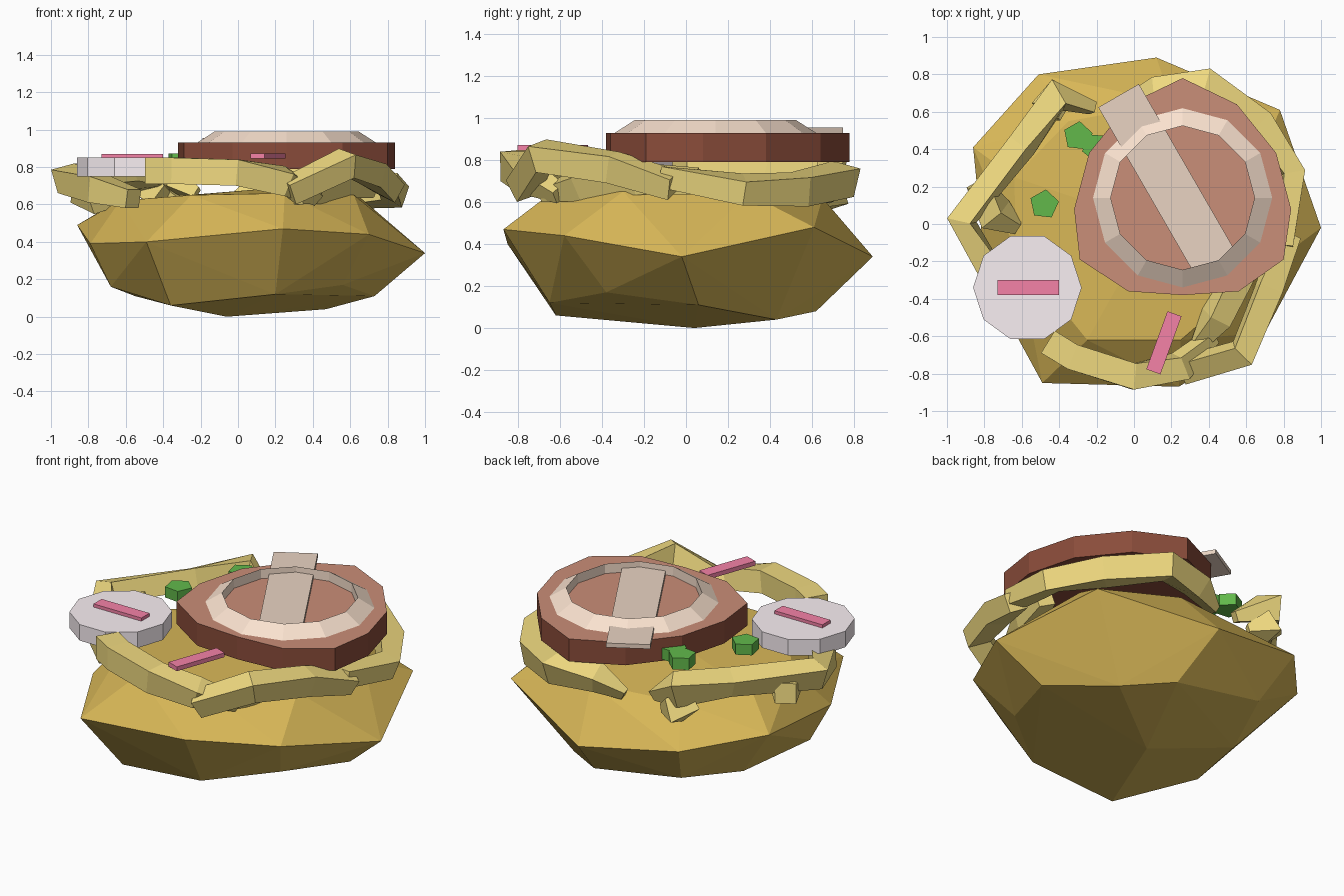
import bpy, bmesh
from math import pi, cos, sin, radians
from mathutils import Vector, Matrix

if "Cube" in bpy.data.objects:
    bpy.data.objects.remove(bpy.data.objects["Cube"])


def material(name, rgb):
    lin = [((c / 255 + 0.055) / 1.055) ** 2.4 for c in rgb]
    m = bpy.data.materials.new(name)
    m.diffuse_color = (*lin, 1)
    m.use_nodes = True
    m.node_tree.nodes["Principled BSDF"].inputs["Base Color"].default_value = m.diffuse_color
    return m


BASE = material("golden_base", (216, 183, 87))
NOODLE = material("noodle", (240, 218, 128))
MEAT = material("meat", (202, 142, 120))
MEAT_RIM = material("meat_rim", (138, 76, 58))
FAT = material("fat", (250, 226, 207))
STRIP = material("pale_strip", (234, 212, 194))
CAKE = material("fish_cake", (250, 240, 244))
PINK = material("pink", (245, 130, 167))
GREEN = material("green", (98, 185, 75))


def finish(name, bm, *mats):
    bmesh.ops.recalc_face_normals(bm, faces=bm.faces)
    me = bpy.data.meshes.new(name)
    bm.to_mesh(me)
    bm.free()
    for m in mats:
        me.materials.append(m)
    ob = bpy.data.objects.new(name, me)
    bpy.context.collection.objects.link(ob)
    return ob


def prism(name, outline, z0, z1, *mats):
    """Upright prism; an optional second material covers sides and base."""
    bm = bmesh.new()
    lo = [bm.verts.new((x, y, z0)) for x, y in outline]
    hi = [bm.verts.new((x, y, z1)) for x, y in outline]
    n = len(outline)
    sides = [bm.faces.new(lo[::-1])]
    bm.faces.new(hi)
    for i in range(n):
        j = (i + 1) % n
        sides.append(bm.faces.new((lo[i], lo[j], hi[j], hi[i])))
    for f in sides:
        f.material_index = len(mats) - 1
    return finish(name, bm, *mats)


def ngon(cx, cy, r, n, turn=0.0):
    return [(cx + r * cos(turn + 2 * pi * i / n), cy + r * sin(turn + 2 * pi * i / n))
            for i in range(n)]


def bar(name, cx, cy, length, width, angle, z0, z1, mat):
    rot = Matrix.Rotation(radians(angle), 2)
    pts = [rot @ Vector((sx * length / 2, sy * width / 2))
           for sx, sy in ((-1, -1), (1, -1), (1, 1), (-1, 1))]
    return prism(name, [(p.x + cx, p.y + cy) for p in pts], z0, z1, mat)


def strand(name, path):
    """Square section swept along (x, y, z, size, roll degrees) points."""
    bm = bmesh.new()
    pts = [Vector(p[:3]) for p in path]
    rings = []
    for i, p in enumerate(pts):
        t = (pts[min(i + 1, len(pts) - 1)] - pts[max(i - 1, 0)]).normalized()
        side = t.cross(Vector((0, 0, 1))).normalized()
        up = side.cross(t)
        h = path[i][3] / 2
        turn = Matrix.Rotation(radians(path[i][4]), 3, t)
        rings.append([bm.verts.new(p + turn @ (side * a * h + up * b * h))
                      for a, b in ((-1, -1), (1, -1), (1, 1), (-1, 1))])
    for r, s in zip(rings, rings[1:]):
        for k in range(4):
            bm.faces.new((r[k], r[(k + 1) % 4], s[(k + 1) % 4], s[k]))
    bm.faces.new(rings[0])
    bm.faces.new(rings[-1])
    return finish(name, bm, NOODLE)


# Faceted noodle mass: bottom, rim and top rings wrapped in a hull
base_points = [
    (-0.06, 0.04, 0), (-0.36, -0.62, 0.06), (0.20, -0.65, 0.12), (0.56, -0.38, 0.17),
    (0.73, 0.06, 0.11), (0.47, 0.43, 0.04), (0.20, 0.62, 0.08), (-0.55, 0.22, 0.11),
    (-0.68, -0.25, 0.16), (-0.40, 0.62, 0.18),
    (1.0, -0.02, 0.34), (0.78, 0.61, 0.48), (0.12, 0.89, 0.34), (-0.51, 0.8, 0.44),
    (-0.86, 0.41, 0.49), (-0.79, -0.3, 0.39), (-0.49, -0.85, 0.40), (0.24, -0.87, 0.47),
    (0.70, -0.58, 0.44), (-0.64, 0.25, 0.62), (-0.63, -0.15, 0.62), (-0.25, -0.62, 0.65),
    (0.25, -0.62, 0.66), (0.62, -0.3, 0.65), (0.65, 0.3, 0.64), (0.2, 0.65, 0.62),
    (-0.35, 0.55, 0.61), (0.1, 0, 0.68)]
bm = bmesh.new()
for p in base_points:
    bm.verts.new(p)
bmesh.ops.convex_hull(bm, input=bm.verts)
loose = [v for v in bm.verts if not v.link_faces]
bmesh.ops.delete(bm, geom=loose, context='VERTS')
finish("noodle_mass", bm, BASE)

# Loose noodle strands round the rim
strand("noodle_left", [
    (-0.22, 0.62, 0.66, 0.06, 20), (-0.41, 0.69, 0.76, 0.15, 10), (-0.60, 0.42, 0.755, 0.12, 25),
    (-0.92, 0.02, 0.74, 0.13, 15), (-0.74, -0.30, 0.68, 0.14, 0), (-0.56, -0.48, 0.63, 0.10, 0)])
strand("noodle_left_back_end", [
    (-0.47, 0.60, 0.68, 0.13, 30), (-0.40, 0.69, 0.63, 0.14, 20), (-0.30, 0.64, 0.60, 0.05, 0)])
strand("noodle_left_inner", [
    (-0.84, 0.22, 0.67, 0.12, 0), (-0.74, 0.05, 0.65, 0.15, 30), (-0.62, -0.02, 0.63, 0.06, 20)])
strand("noodle_front", [
    (-0.46, -0.63, 0.78, 0.14, 0), (-0.33, -0.71, 0.78, 0.14, 0), (0.0, -0.815, 0.77, 0.14, 0),
    (0.25, -0.76, 0.725, 0.13, 20), (0.42, -0.60, 0.64, 0.07, 40)])
strand("noodle_front_right", [
    (0.27, -0.78, 0.67, 0.12, 20), (0.58, -0.69, 0.82, 0.13, 15), (0.72, -0.35, 0.765, 0.13, 10),
    (0.82, -0.06, 0.68, 0.11, 25)])
strand("noodle_inner_right", [
    (0.32, -0.68, 0.63, 0.06, 0), (0.44, -0.50, 0.69, 0.13, 30), (0.60, -0.22, 0.71, 0.13, 10),
    (0.70, 0.05, 0.70, 0.10, 20)])
strand("noodle_back_right", [
    (0.80, -0.12, 0.72, 0.10, 0), (0.84, 0.27, 0.66, 0.12, 20), (0.67, 0.54, 0.66, 0.14, 10),
    (0.38, 0.75, 0.71, 0.14, 15), (0.12, 0.70, 0.70, 0.13, 30), (-0.04, 0.66, 0.62, 0.05, 10)])

# Meat slice with a raised ring of fat and a pale strip
prism("meat_slice", [
    (0.26, 0.78), (0.55, 0.64), (0.76, 0.38), (0.84, 0.08), (0.80, -0.19), (0.56, -0.36),
    (0.26, -0.38), (-0.03, -0.36), (-0.29, -0.19), (-0.32, 0.08), (-0.24, 0.38), (-0.03, 0.64)],
    0.79, 0.93, MEAT, MEAT_RIM)
bm = bmesh.new()
rings = [[bm.verts.new((x, y, z)) for x, y in ngon(0.26, 0.14, r, 12, pi / 2)]
         for r, z in ((0.487, 0.925), (0.385, 0.99), (0.385, 0.925))]
for a in range(3):
    r, s = rings[a], rings[(a + 1) % 3]
    for i in range(12):
        j = (i + 1) % 12
        bm.faces.new((r[i], r[j], s[j], s[i]))
finish("fat_ring", bm, FAT)
bar("fat_strip", 0.175, 0.24, 1.03, 0.25, -60, 0.928, 0.955, STRIP)

# Fish cake disc and pink slivers
prism("fish_cake", ngon(-0.57, -0.34, 0.29, 10), 0.75, 0.85, CAKE)
bar("pink_sliver_cake", -0.565, -0.34, 0.33, 0.08, 0, 0.845, 0.87, PINK)
bar("pink_sliver_front", 0.16, -0.635, 0.33, 0.08, 70, 0.845, 0.872, PINK)

# Chopped greens
for i, (x, y, turn) in enumerate(((-0.30, 0.47, 0.2), (-0.20, 0.41, 0.9), (-0.48, 0.105, 0.2))):
    prism(f"green_piece_{i + 1}", ngon(x, y, 0.08, 5, turn), 0.80, 0.872 - 0.003 * i, GREEN)
